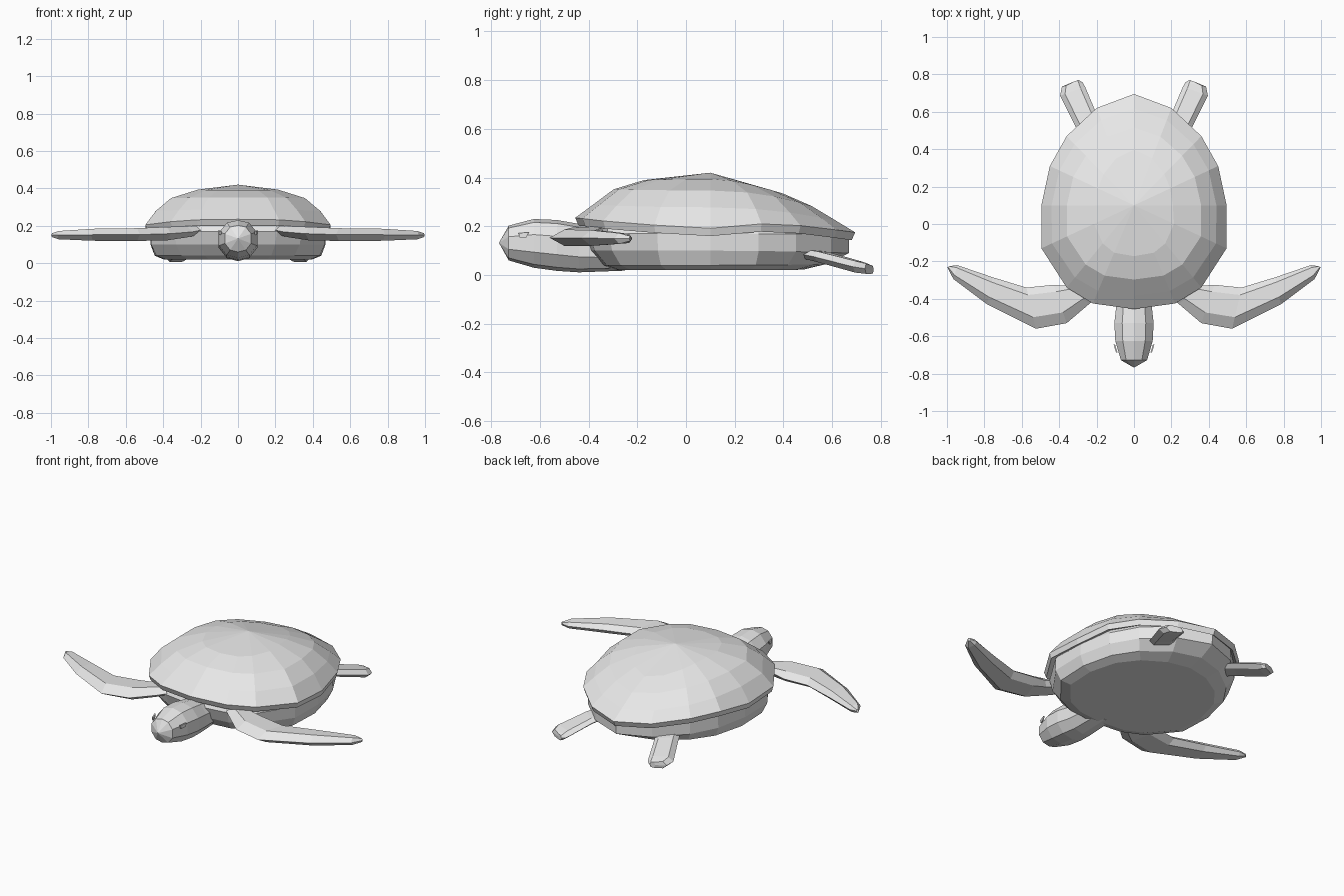
import bpy, bmesh, math
from mathutils import Vector

if "Cube" in bpy.data.objects:
    bpy.data.objects.remove(bpy.data.objects["Cube"], do_unlink=True)

grey = bpy.data.materials.new("plain grey")
grey.use_nodes = True
COLOR = (0.8, 0.8, 0.8, 1)
grey.diffuse_color = COLOR
grey.node_tree.nodes["Principled BSDF"].inputs["Base Color"].default_value = COLOR


def loft(name, rings, start=None, end=None, closed=True, mirror=False):
    """Skin a list of equal rings; each end is a point, a flat cap, or open."""
    bm = bmesh.new()
    loops = [[bm.verts.new(p) for p in r] for r in rings]
    n = len(loops[0])
    for a, b in zip(loops, loops[1:]):
        for i in range(n):
            j = (i + 1) % n
            bm.faces.new((a[i], a[j], b[j], b[i]))
    for loop, tip in ((loops[0], start), (loops[-1], end)):
        if tip is not None:
            v = bm.verts.new(tip)
            for i in range(n):
                bm.faces.new((loop[i], loop[(i + 1) % n], v))
        elif closed:
            bm.faces.new(loop)
    if mirror:
        bmesh.ops.scale(bm, vec=(-1, 1, 1), verts=bm.verts)
    bmesh.ops.recalc_face_normals(bm, faces=bm.faces)
    me = bpy.data.meshes.new(name)
    bm.to_mesh(me)
    bm.free()
    me.materials.append(grey)
    ob = bpy.data.objects.new(name, me)
    bpy.context.collection.objects.link(ob)
    return ob


# Shell plan, front to back on the left side, as x, y and rim height
half = [(0, -.455, .235), (.22, -.425, .232), (.36, -.34, .222), (.495, -.13, .205),
        (.495, .10, .192), (.45, .31, .21), (.36, .47, .203), (.2, .62, .185), (0, .695, .175)]
plan = half + [(-x, y, z) for x, y, z in half[-2:0:-1]]
MID = .10


def weights(x, y):
    """Front, side and rear shares of a plan point."""
    d = (y - MID) / (.555 if y < MID else .595)
    d = d * d
    return (d, 1 - d, 0) if y < MID else (0, 1 - d, d)


def blend(w, values):
    return sum(a * b for a, b in zip(w, values))


def ring(scales, heights=None, drop=0.0):
    """Plan ring scaled about the peak, with front, side and rear values."""
    out = []
    for x, y, z in plan:
        w = weights(x, y)
        s = blend(w, scales)
        h = blend(w, heights) if heights else z - drop
        out.append((x * s, MID + (y - MID) * s, h))
    return out


# Domed shell with a thin rim turned under
loft("shell", [
    ring((.90, .90, .93), drop=.012),
    ring((.975, .985, .975), drop=.032),
    ring((1, 1, 1)),
    ring((.87, .89, .87), (.288, .278, .222)),
    ring((.715, .725, .70), (.352, .347, .283)),
    ring((.49, .42, .50), (.390, .394, .335)),
], end=(0, MID, .42))

# Body under the shell with a flat belly
loft("body", [
    ring((.70, .80, .64), (.02, .02, .022)),
    ring((.80, .90, .80), (.04, .04, .045)),
    ring((.90, .945, .955), (.10, .10, .09)),
    ring((.95, .94, .96), (.17, .17, .165)),
    ring((.90, .90, .93), (.225, .20, .175)),
])


def head_ring(y, w, low, high):
    mid, h = (low + high) / 2, (high - low) / 2
    side = [(0, 1), (.6, .86), (1, .36), (1, -.36), (.6, -.86), (0, -1)]
    full = side + [(-a, b) for a, b in side[-2:0:-1]]
    return [(a * w, y, mid + b * h) for a, b in full]


# Head and neck
loft("head", [
    head_ring(-.728, .07, .060, .203),
    head_ring(-.625, .10, .030, .23),
    head_ring(-.53, .105, .017, .226),
    head_ring(-.44, .095, .011, .21),
    head_ring(-.25, .085, .018, .18),
], start=(0, -.768, .132))


def flipper_ring(lead, trail, z, t, lean=.28):
    """Flat six-sided section between the leading and trailing edge."""
    a, b = Vector(lead), Vector(trail)
    p, q = a.lerp(b, lean), a.lerp(b, .82)
    return [(*a, z), (*p, z + t), (*q, z + t * .85), (*b, z), (*q, z - t * .85), (*p, z - t)]


front_sections = [
    ((.19, -.39), (.25, -.27), .178, .025),
    ((.24, -.428), (.36, -.33), .168, .030),
    ((.36, -.53), (.43, -.325), .158, .036),
    ((.525, -.56), (.575, -.34), .153, .034),
    ((.785, -.43), (.755, -.285), .152, .032),
    ((.965, -.295), (.945, -.22), .150, .022),
    ((.998, -.232), (.985, -.225), .150, .010),
]
rear_sections = [
    ((.27, .43), (.15, .50), .095, .018),
    ((.315, .525), (.205, .60), .075, .022),
    ((.395, .685), (.262, .735), .034, .024),
    ((.385, .735), (.275, .757), .026, .021),
    ((.325, .76), (.297, .77), .022, .017),
]

for side, flip in (("left", False), ("right", True)):
    loft("front_flipper_" + side, [flipper_ring(*s) for s in front_sections], mirror=flip)
    loft("rear_flipper_" + side, [flipper_ring(*s, lean=.2) for s in rear_sections], mirror=flip)
    # Small eye plate on the side of the head
    outline = [(-.688, .172), (-.645, .176), (-.655, .155), (-.682, .152)]
    loft("eye_" + side, [[(.0765 + .29 * (y + .728) + d, y, z) for y, z in outline]
                         for d in (0, .008)], mirror=flip)
